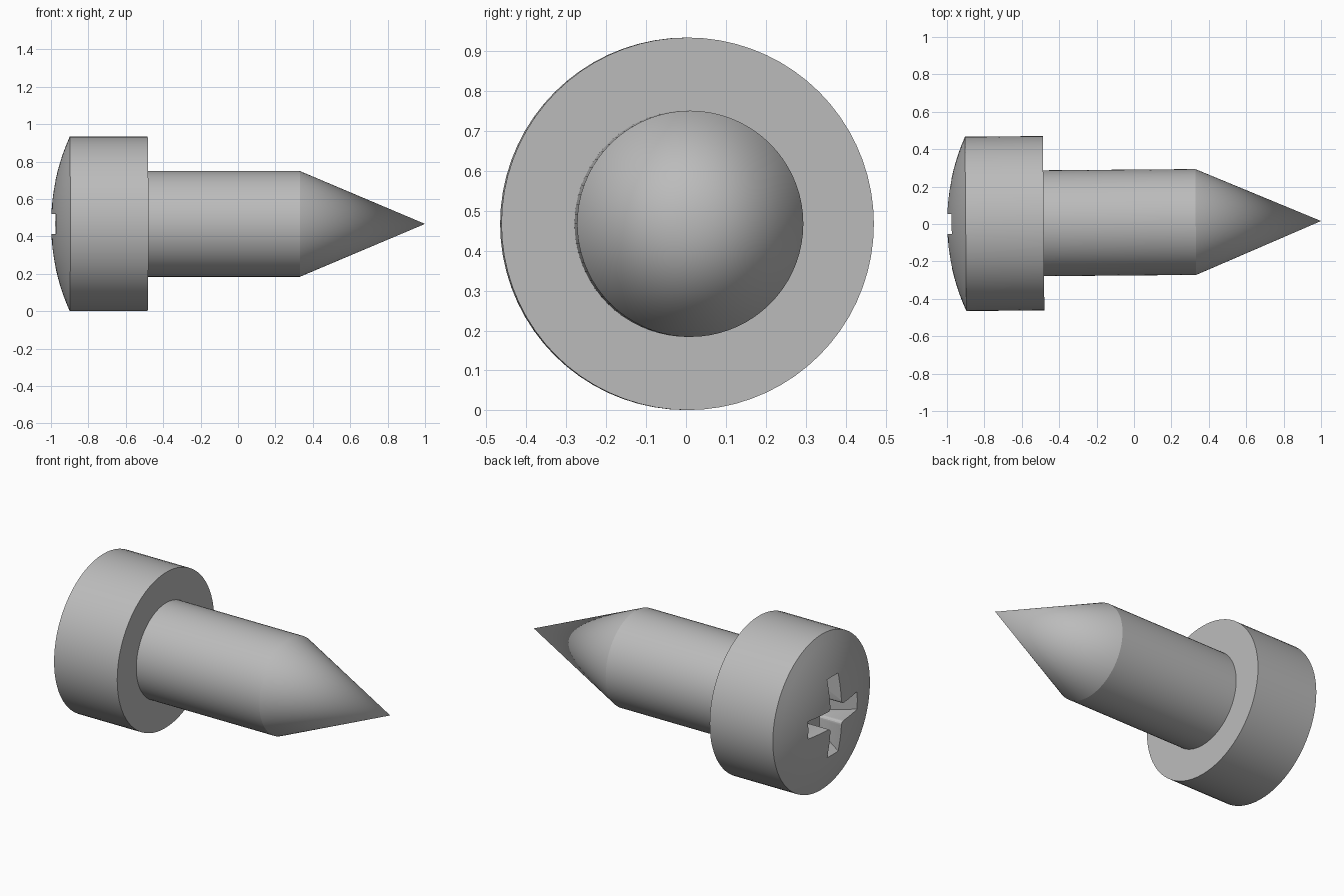
import bpy, bmesh, math
from mathutils import Matrix

AXIS_Z = 0.467
SEGMENTS = 72
# the screw lies along x, with a very slight yaw
PLACE = Matrix.Translation((-1, 0, AXIS_Z)) @ Matrix.Rotation(0.008, 4, 'Z') @ Matrix.Translation((1, 0, 0))

if "Cube" in bpy.data.objects:
    bpy.data.objects.remove(bpy.data.objects["Cube"])

steel = bpy.data.materials.new("steel grey")
steel.use_nodes = True
steel.diffuse_color = (0.5, 0.5, 0.5, 1)
steel.node_tree.nodes["Principled BSDF"].inputs["Base Color"].default_value = (0.5, 0.5, 0.5, 1)


def add_object(name, bm):
    bmesh.ops.recalc_face_normals(bm, faces=bm.faces)
    bm.transform(PLACE)
    mesh = bpy.data.meshes.new(name)
    bm.to_mesh(mesh)
    bm.free()
    mesh.materials.append(steel)
    obj = bpy.data.objects.new(name, mesh)
    bpy.context.collection.objects.link(obj)
    return obj


def lathe(name, profile):
    """Spin (x, radius) points around the x axis into a closed solid."""
    bm = bmesh.new()
    verts = [bm.verts.new((x, 0, r)) for x, r in profile]
    edges = [bm.edges.new(pair) for pair in zip(verts, verts[1:])]
    bmesh.ops.spin(bm, geom=verts + edges, cent=(0, 0, 0), axis=(1, 0, 0),
                   angle=math.tau, steps=SEGMENTS, use_duplicate=False)
    bmesh.ops.remove_doubles(bm, verts=bm.verts, dist=1e-5)
    return add_object(name, bm)


def activate(obj):
    bpy.ops.object.select_all(action='DESELECT')
    obj.select_set(True)
    bpy.context.view_layer.objects.active = obj


# head: shallow dome, straight rim, flat underside
HEAD_R, DOME_H = 0.466, 0.1
ball = (HEAD_R ** 2 + DOME_H ** 2) / (2 * DOME_H)
dome = [(ball - 1 - math.sqrt(ball ** 2 - r * r), r)
        for r in (HEAD_R * i / 10 for i in range(11))]
head = lathe("screw_head", dome + [(-0.483, HEAD_R), (-0.483, 0)])

# shank: cylinder running into a cone tip
shank = lathe("shank_and_tip", [(-0.5, 0), (-0.5, 0.283), (0.33, 0.283), (1, 0)])


# cross recess: four arms whose ends slope inward with depth
def cross_ring(bm, x, length, half=0.053):
    ring = []
    for i in range(4):
        turn = Matrix.Rotation(i * math.pi / 2, 4, 'X')
        for y, z in ((length, -half), (length, half), (half, half)):
            vert = bm.verts.new((x, y, z))
            vert.co = turn @ vert.co
            ring.append(vert)
    return ring


bm = bmesh.new()
outer = cross_ring(bm, -1.1, 0.329)
inner = cross_ring(bm, -0.85, 0.141)
bm.faces.new(outer)
bm.faces.new(inner)
for i in range(12):
    j = (i + 1) % 12
    bm.faces.new((outer[i], outer[j], inner[j], inner[i]))
corners = [bm.edges.get((outer[i], inner[i])) for i in range(2, 12, 3)]
bmesh.ops.bevel(bm, geom=corners, offset=0.02, segments=4, profile=0.5, affect='EDGES')
cutter = add_object("recess_cutter", bm)
cutter.hide_render = True

cut = head.modifiers.new("cross_recess", 'BOOLEAN')
cut.operation = 'DIFFERENCE'
cut.solver = 'EXACT'
cut.object = cutter
activate(head)
bpy.ops.object.modifier_apply(modifier=cut.name)
bpy.data.objects.remove(cutter)

for part in (head, shank):
    activate(part)
    bpy.ops.object.shade_smooth_by_angle(angle=math.radians(20))
